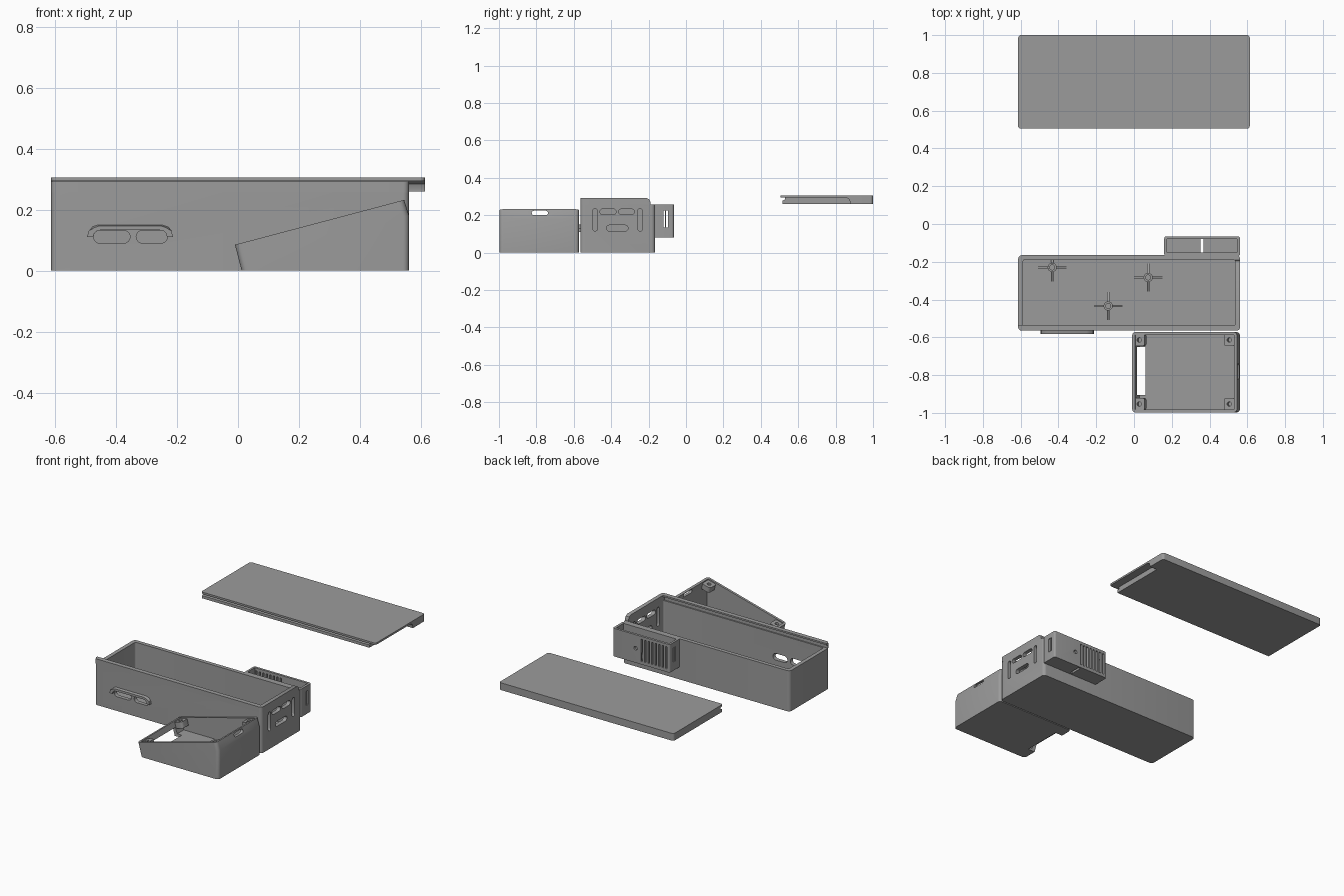
import bpy, bmesh, math
from mathutils import Matrix, Vector

if "Cube" in bpy.data.objects:
    bpy.data.objects.remove(bpy.data.objects["Cube"])


def finish(bm, name, helper=False):
    bmesh.ops.recalc_face_normals(bm, faces=bm.faces)
    me = bpy.data.meshes.new(name)
    bm.to_mesh(me)
    bm.free()
    ob = bpy.data.objects.new(name, me)
    bpy.context.collection.objects.link(ob)
    ob.hide_render = helper
    return ob


def prism(name, pts, axis, a, b, rounded=None, radius=0.02, helper=False):
    """Extrude a 2D profile along an axis; optionally bevel chosen edges."""
    place = {'x': lambda u, v, w: (w, u, v), 'y': lambda u, v, w: (u, w, v),
             'z': lambda u, v, w: (u, v, w)}[axis]
    bm = bmesh.new()
    face = bm.faces.new([bm.verts.new(place(u, v, a)) for u, v in pts])
    ext = bmesh.ops.extrude_face_region(bm, geom=[face])['geom']
    step = Vector(place(0, 0, b - a))
    bmesh.ops.translate(bm, vec=step, verts=[g for g in ext if isinstance(g, bmesh.types.BMVert)])
    if rounded:
        edges = [e for e in bm.edges if rounded(e)]
        bmesh.ops.bevel(bm, geom=edges, offset=radius, segments=5, profile=0.5, affect='EDGES')
    return finish(bm, name, helper)


def upright(e):
    d = e.verts[0].co - e.verts[1].co
    return abs(d.y) < 1e-4 and abs(d.z) > abs(d.x)


def box(name, x0, x1, y0, y1, z0, z1, radius=0.0, helper=False):
    pts = [(x0, y0), (x1, y0), (x1, y1), (x0, y1)]
    return prism(name, pts, 'z', z0, z1, upright if radius else None, radius, helper)


def pill(u0, u1, v0, v1, n=8):
    """Rounded slot outline, long in either direction."""
    r = min(u1 - u0, v1 - v0) / 2
    lying = u1 - u0 > v1 - v0
    ends = [(u1 - r, v0 + r), (u0 + r, v0 + r)] if lying else [(u0 + r, v1 - r), (u0 + r, v0 + r)]
    start = -math.pi / 2 if lying else 0
    return [(c[0] + r * math.cos(start + math.pi * (k + i / n)),
             c[1] + r * math.sin(start + math.pi * (k + i / n)))
            for k, c in enumerate(ends) for i in range(n + 1)]


def tube(name, x, y, z0, z1, r, helper=False):
    bm = bmesh.new()
    bmesh.ops.create_cone(bm, cap_ends=True, segments=24, radius1=r, radius2=r, depth=z1 - z0,
                          matrix=Matrix.Translation((x, y, (z0 + z1) / 2)))
    return finish(bm, name, helper)


def boolean(ob, others, op='DIFFERENCE'):
    for c in others:
        m = ob.modifiers.new('bool', 'BOOLEAN')
        m.operation, m.solver, m.object = op, 'EXACT', c
        bpy.context.view_layer.update()
        new = bpy.data.meshes.new_from_object(ob.evaluated_get(bpy.context.evaluated_depsgraph_get()))
        ob.modifiers.clear()
        ob.data = new
        bpy.data.objects.remove(c)
    return ob


# Main case: tray, raised front rail and raised end wall
case = box('main_case', -0.613, 0.561, -0.565, -0.165, 0, 0.258, 0.02)
boolean(case, [box('cavity', -0.588, 0.536, -0.54, -0.19, 0.022, 0.4, 0.01, True)])
slots = [(-0.498, -0.474, 0.115, 0.235), (-0.258, -0.232, 0.115, 0.235),
         (-0.46, -0.374, 0.203, 0.233), (-0.36, -0.276, 0.203, 0.233),
         (-0.425, -0.31, 0.115, 0.147)]
cuts = [prism('vent_cut', pill(*s), 'x', 0.5, 0.6, helper=True) for s in slots]
cuts += [prism('switch_cut', pill(*s), 'y', -0.6, -0.52, helper=True)
         for s in [(-0.474, -0.354, 0.09, 0.132), (-0.334, -0.232, 0.09, 0.132)]]
boolean(case, cuts)

prism('lid_rail', [(-0.565, 0.257), (-0.548, 0.257), (-0.548, 0.276), (-0.536, 0.282),
                   (-0.536, 0.292), (-0.565, 0.292)], 'x', -0.613, 0.54,
      lambda e: upright(e) and all(v.co.x < -0.6 and v.co.y < -0.56 for v in e.verts), 0.02)
prism('end_wall_top', [(-0.565, 0.257), (-0.19, 0.257), (-0.19, 0.27), (-0.196, 0.284),
                       (-0.21, 0.292), (-0.565, 0.292)], 'x', 0.536, 0.561,
      lambda e: upright(e) and all(v.co.x > 0.55 and v.co.y < -0.5 for v in e.verts), 0.018)

# Switch hood: arched strip with tapered ends
outer = [(-0.495, 0.11), (-0.49, 0.13), (-0.478, 0.145), (-0.46, 0.151)]
inner = [(-0.475, 0.11), (-0.472, 0.122), (-0.464, 0.13), (-0.45, 0.133)]
flip = lambda pts: [(-0.708 - x, z) for x, z in pts]
hood = prism('switch_hood', outer + flip(outer)[::-1] + flip(inner) + inner[::-1], 'y', -0.56, -0.583)
for v in hood.data.vertices:
    if v.co.y < -0.57 and v.co.z > 0.134:
        v.co.x = -0.354 + (v.co.x + 0.354) * 0.95
        v.co.z -= 0.004

# Board posts with cross ribs on the floor
for i, (x, y) in enumerate([(-0.433, -0.23), (0.075, -0.283), (-0.137, -0.434)]):
    post = tube(f'board_post_{i}', x, y, 0.015, 0.07, 0.024)
    boolean(post, [tube('post_hole', x, y, 0.03, 0.1, 0.013, True)])
    for k in range(4):
        reach = min(0.075, -0.18 - y) if k == 1 else 0.075
        rib = prism(f'post_rib_{i}_{k}', [(0.02, 0.015), (reach, 0.015), (reach, 0.03), (0.02, 0.06)],
                    'y', -0.006, 0.006)
        rib.data.transform(Matrix.Translation((x, y, 0)) @ Matrix.Rotation(k * math.pi / 2, 4, 'Z'))

# Side compartment with louvred back, slotted ends and floor slit
side = box('side_compartment', 0.16, 0.561, -0.17, -0.065, 0.08, 0.258, 0.012)
boolean(side, [box('side_cavity', 0.174, 0.545, -0.152, -0.08, 0.098, 0.4, helper=True)])
cuts = [box('louvre_cut', x, x + 0.013, -0.1, -0.05, 0.1, 0.24, helper=True)
        for x in [0.178 + 0.0245 * i for i in range(8)]]
for y in (-0.121, -0.107):
    cuts.append(box('end_slot', 0.1, 0.6, y, y + 0.01, 0.135, 0.225, helper=True))
cuts.append(box('floor_slit', 0.352, 0.367, -0.15, -0.078, 0.05, 0.15, helper=True))
cuts.append(prism('jack_cut', pill(0.388, 0.412, 0.16, 0.1841), 'y', -0.1, -0.05, helper=True))
boolean(side, cuts)

# Sloped control housing
ang = math.atan2(0.145, 0.555)
shell = [(0.012, 0), (0.561, 0), (0.561, 0.18), (0.545, 0.232), (-0.01, 0.085)]
housing = prism('sloped_housing', shell, 'y', -0.998, -0.572, upright, 0.02)
room = [(0.03, 0.018), (0.542, 0.018), (0.542, 0.176), (0.515, 0.3), (-0.02, 0.16), (0.008, 0.08)]
cuts = [prism('housing_cavity', room, 'y', -0.983, -0.587, helper=True),
        box('cable_notch', -0.05, 0.062, -0.905, -0.652, -0.05, 0.055, helper=True),
        prism('port_cut', pill(-0.825, -0.738, 0.2, 0.224), 'x', 0.5, 0.6, helper=True)]
boolean(housing, cuts)

# Four screw corners set square to the slope
for i, (s, depth) in enumerate([(0.037, 0.045), (0.53, 0.04)]):
    for j, y in enumerate([-0.953, -0.614]):
        lug = box(f'screw_corner_{i}_{j}', -0.03, 0.03, -0.033, 0.033, -depth, -0.006, 0.015)
        boolean(lug, [tube('screw_hole', 0, 0, -0.035, 0.05, 0.012, True)])
        spot = Vector((-0.01 + s * math.cos(ang), y, 0.085 + s * math.sin(ang)))
        lug.data.transform(Matrix.Translation(spot) @ Matrix.Rotation(-ang, 4, 'Y'))

# Sliding lid: grooved profile, with the end cut away beside a corner tab
lid = prism('sliding_lid', [(0.505, 0.306), (0.505, 0.294), (0.53, 0.294), (0.53, 0.284),
                            (0.516, 0.278), (0.516, 0.26), (1.0, 0.26), (1.0, 0.306)], 'x', -0.613, 0.613,
            lambda e: upright(e) and (e.verts[0].co.y > 0.99 or e.verts[0].co.y < 0.51), 0.015)
boolean(lid, [prism('end_notch', [(0.4, 0.2), (0.878, 0.2), (0.878, 0.27), (0.872, 0.285),
                                  (0.858, 0.294), (0.4, 0.294)], 'x', 0.561, 0.7, helper=True)])

# Dark grey plastic, smooth curved corners with hard edges kept
plastic = bpy.data.materials.new('dark_grey_plastic')
plastic.diffuse_color = (0.33, 0.33, 0.33, 1)
plastic.use_nodes = True
plastic.node_tree.nodes["Principled BSDF"].inputs["Base Color"].default_value = plastic.diffuse_color
for ob in bpy.data.objects:
    ob.data.materials.clear()
    ob.data.materials.append(plastic)
    ob.select_set(True)
    bpy.context.view_layer.objects.active = ob
bpy.ops.object.shade_smooth_by_angle(angle=math.radians(30))
